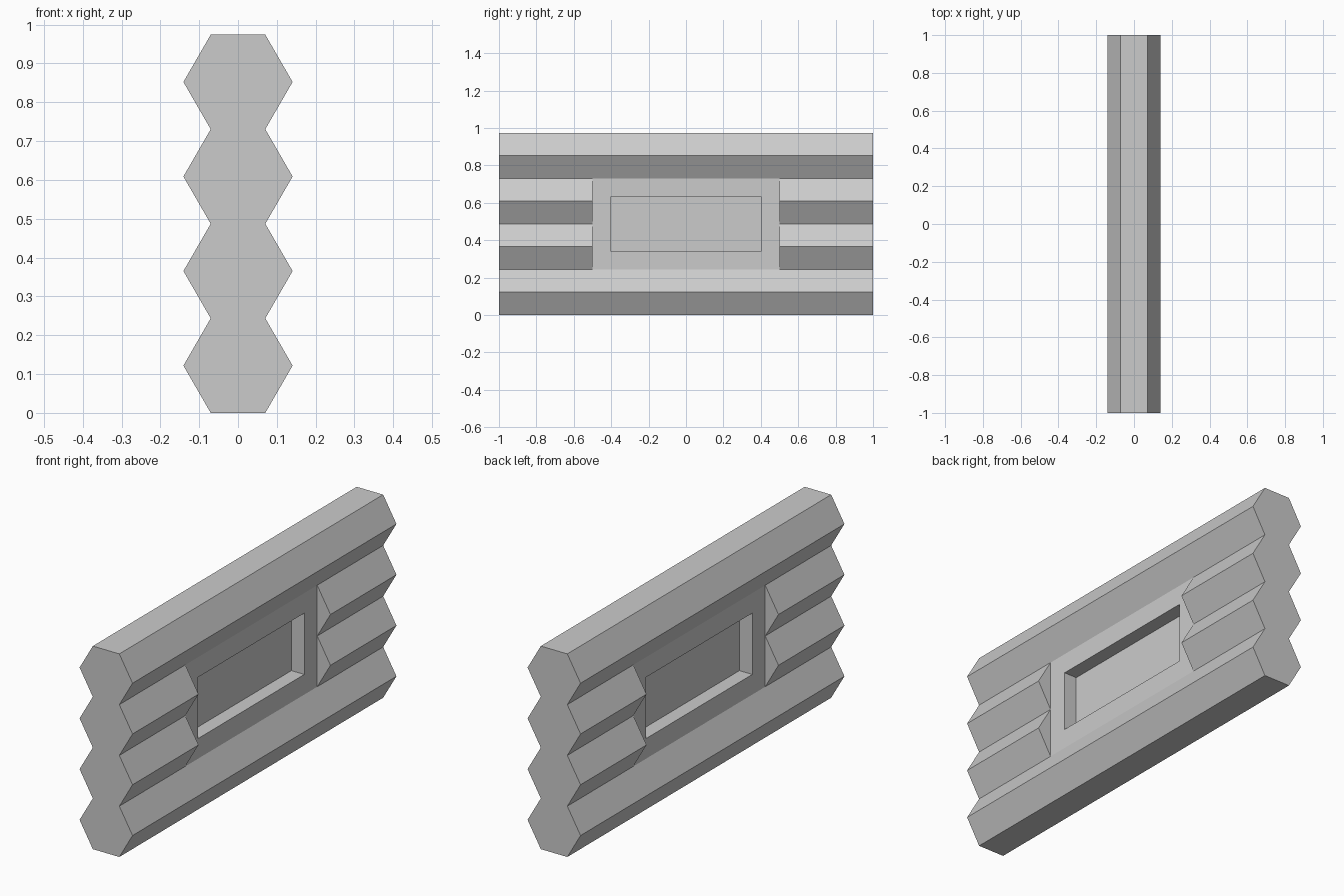
import bpy
import bmesh
import math

default = bpy.data.objects.get("Cube")
if default:
    bpy.data.objects.remove(default, do_unlink=True)

LOGS = 4
RADIUS = 0.1406                      # hexagonal log, corner to centre
HALF_H = RADIUS * math.sqrt(3) / 2   # half the height of one log
FLAT = RADIUS / 2                    # half width where logs meet
LENGTH, PANEL = 1.0, 0.5             # half lengths of wall and window panel
PANE = 0.002                         # half thickness of the window pane

grey = bpy.data.materials.new("plain grey")
grey.use_nodes = True
colour = (0.6, 0.6, 0.6, 1)
grey.diffuse_color = colour
grey.node_tree.nodes["Principled BSDF"].inputs["Base Color"].default_value = colour


def make_object(name, bm):
    bmesh.ops.recalc_face_normals(bm, faces=bm.faces)
    mesh = bpy.data.meshes.new(name)
    bm.to_mesh(mesh)
    bm.free()
    mesh.materials.append(grey)
    obj = bpy.data.objects.new(name, mesh)
    bpy.context.collection.objects.link(obj)
    return obj


def section(panel):
    """Outline of the stacked logs; the middle logs are flat in the panel."""
    side = []
    for i in range(2 * LOGS + 1):
        middle = 2 < i < 2 * LOGS - 2
        bulge = i % 2 and not (panel and middle)
        side.append((RADIUS if bulge else FLAT, i * HALF_H))
    return side + [(-x, z) for x, z in reversed(side)]


# Log wall lofted along y, with a flat panel in the middle
bm = bmesh.new()
stations = [(-LENGTH, False), (-PANEL, False), (-PANEL, True),
            (PANEL, True), (PANEL, False), (LENGTH, False)]
rings = [[bm.verts.new((x, y, z)) for x, z in section(panel)]
         for y, panel in stations]
for a, b in zip(rings, rings[1:]):
    for i in range(len(a)):
        j = (i + 1) % len(a)
        bm.faces.new((a[i], a[j], b[j], b[i]))
bm.faces.new(rings[0])
bm.faces.new(rings[-1])
bmesh.ops.remove_doubles(bm, verts=bm.verts, dist=0.0001)
bmesh.ops.dissolve_limit(bm, angle_limit=math.radians(1),
                         verts=bm.verts, edges=bm.edges)
wall = make_object("log_wall", bm)

# Window niches on both sides, leaving a thin pane between them
bm = bmesh.new()
for side in (-1, 1):
    box = bmesh.ops.create_cube(bm, size=1)["verts"]
    bmesh.ops.scale(bm, verts=box, vec=(0.2, 0.804, 0.294))
    bmesh.ops.translate(bm, verts=box,
                        vec=(side * (0.1 + PANE), 0, LOGS * HALF_H))
cutter = make_object("window_cutter", bm)
cutter.hide_render = True

cut = wall.modifiers.new("window", "BOOLEAN")
cut.operation = "DIFFERENCE"
cut.solver = "EXACT"
cut.object = cutter
bpy.context.view_layer.objects.active = wall
wall.select_set(True)
bpy.ops.object.modifier_apply(modifier=cut.name)
bpy.data.objects.remove(cutter, do_unlink=True)
